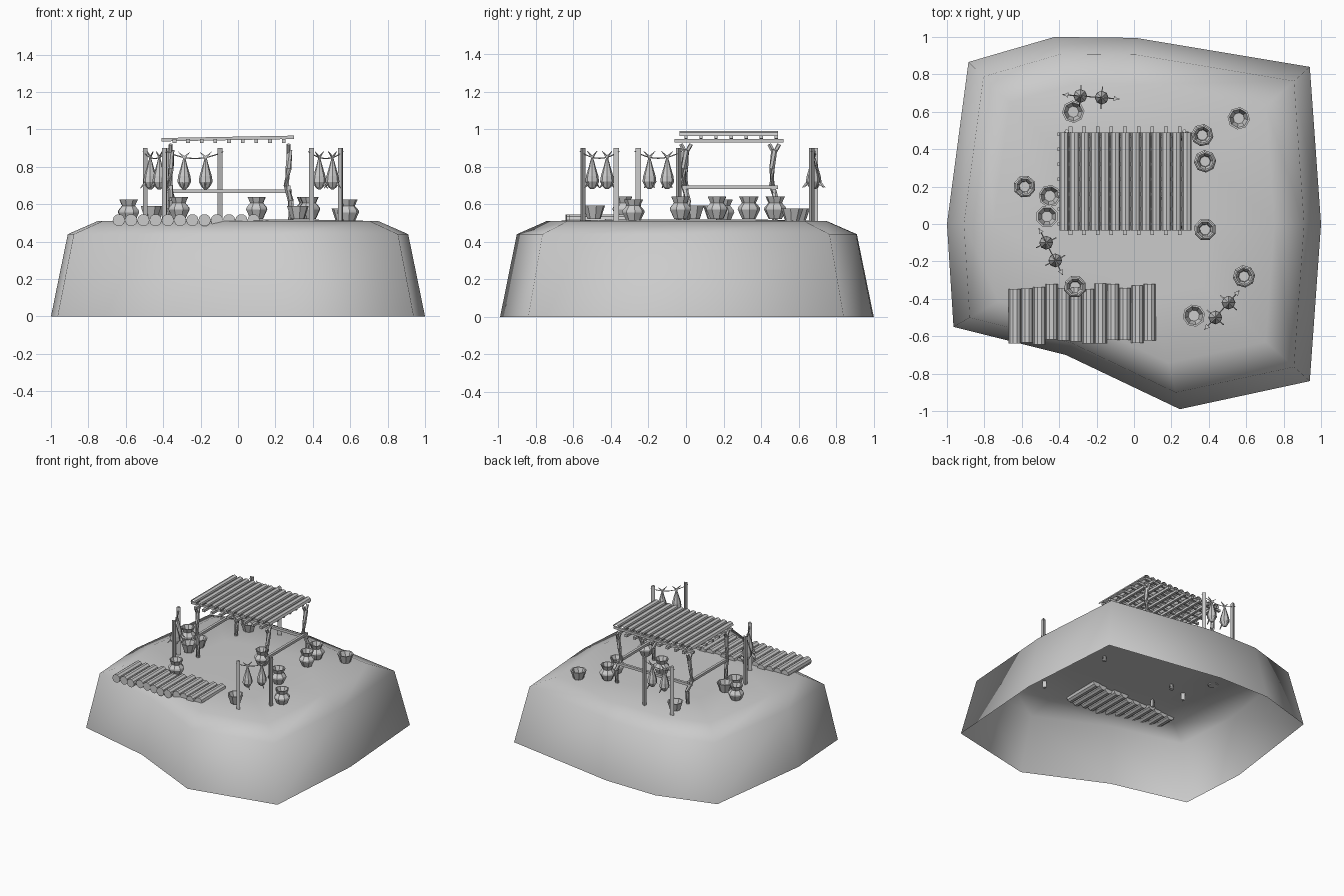
import bpy, bmesh, math, random
from mathutils import Vector

random.seed(4)
cube = bpy.data.objects.get("Cube")
if cube:
    bpy.data.objects.remove(cube, do_unlink=True)

GREY = (0.6, 0.6, 0.6, 1)
mat = bpy.data.materials.new("plain grey")
mat.use_nodes = True
mat.diffuse_color = GREY
bsdf = next(n for n in mat.node_tree.nodes if n.type == 'BSDF_PRINCIPLED')
bsdf.inputs["Base Color"].default_value = GREY
bsdf.inputs["Roughness"].default_value = 0.9

GROUND = 0.51


def build(name, verts, faces, smooth=False, fix=True):
    me = bpy.data.meshes.new(name)
    me.from_pydata([tuple(v) for v in verts], [], faces)
    if fix:
        bm = bmesh.new()
        bm.from_mesh(me)
        bmesh.ops.recalc_face_normals(bm, faces=bm.faces)
        bm.to_mesh(me)
        bm.free()
    me.materials.append(mat)
    me.polygons.foreach_set("use_smooth", [smooth] * len(me.polygons))
    ob = bpy.data.objects.new(name, me)
    bpy.context.collection.objects.link(ob)
    return ob


def skin(name, rings, bottom=True, top=True, **kw):
    """Join rings of equal size into a skin."""
    n = len(rings[0])
    verts = [v for r in rings for v in r]
    faces = [(k * n + i, k * n + (i + 1) % n, (k + 1) * n + (i + 1) % n, (k + 1) * n + i)
             for k in range(len(rings) - 1) for i in range(n)]
    if bottom:
        faces.append(tuple(range(n))[::-1])
    if top:
        faces.append(tuple(range(len(verts) - n, len(verts))))
    return build(name, verts, faces, **kw)


def lathe(name, profile, loc, sides=8, phase=0.0, **kw):
    x, y, z = loc
    angles = [phase + math.tau * i / sides for i in range(sides)]
    return skin(name, [[(x + r * math.cos(a), y + r * math.sin(a), z + h) for a in angles]
                       for r, h in profile], **kw)


def tube(name, path, r, sides=6, phase=0.0):
    pts = [Vector(p) for p in path]
    rings = []
    for i, p in enumerate(pts):
        q = (pts[min(i + 1, len(pts) - 1)] - pts[max(i - 1, 0)]).to_track_quat('Z', 'Y')
        rings.append([p + q @ Vector((r * math.cos(phase + math.tau * k / sides),
                                      r * math.sin(phase + math.tau * k / sides), 0))
                      for k in range(sides)])
    return skin(name, rings)


def square_bar(name, a, b, width):
    return tube(name, [a, b], width * 0.707, 4, math.pi / 4)


# Island: hollow mound, open underneath
outline = [(-0.885, 0.866), (-1, 0), (-0.965, -0.55), (-0.365, -0.70), (0.245, -0.99),
           (0.94, -0.84), (1, 0), (0.94, 0.84), (0.01, 0.995), (-0.425, 1.0)]
skin("island", [[(x * s, y * s, z) for x, y in outline]
                for s, z in ((1, 0), (0.91, 0.44), (0.75, GROUND), (0.4, 0.518))],
     bottom=False, smooth=True)

# Log walkway
for i in range(12):
    x = -0.637 + i * 0.0655
    front = -0.63 + random.uniform(-0.015, 0.015)
    back = -0.33 + random.uniform(-0.02, 0.015)
    tube("walkway_log", [(x, front, 0.515), (x, back, 0.515)], 0.033, 10)

# Shelter posts with forked tops
X0, X1, Y0, Y1 = -0.36, 0.27, 0.0, 0.47
for x in (X0, X1):
    for y in (Y0, Y1):
        bend = 0.012 if x > 0 or y > 0.1 else 0.003
        tube("shelter_post", [(x + bend, y, 0.48), (x + bend, y + bend, 0.62),
                              (x - bend, y - bend, 0.70), (x, y - bend, 0.79),
                              (x + bend * 0.5, y, 0.89)], 0.016)
        for s in (-1, 1):
            tube("post_fork", [(x, y, 0.87), (x, y + s * 0.027, 0.92)], 0.011, 5)

# Side and back rails
square_bar("back_rail", (X0 - 0.02, Y1, 0.67), (X1 + 0.02, Y1, 0.67), 0.02)
for x in (X0, X1):
    square_bar("side_rail", (x, Y0 - 0.02, 0.69), (x, Y1 + 0.02, 0.69), 0.02)

# Roof lattice
for i in range(9):
    x = -0.34 + i * 0.073
    square_bar("roof_rafter", (x, -0.06, 0.938), (x, 0.52, 0.938), 0.02)
for i in range(7):
    y = 0.0 + i * 0.08
    square_bar("roof_batten", (-0.41, y, 0.945), (0.3, y, 0.958), 0.018)

# Roof cover: open half-round canes
CANES, ARC = 13, 4
pitch = 0.71 / CANES
for i in range(CANES):
    cx = -0.40 + pitch * (i + 0.5)
    arc = [(cx + 0.026 * math.cos(math.pi * k / ARC), 0.964 + 0.026 * math.sin(math.pi * k / ARC))
           for k in range(ARC + 1)]
    verts = [(x, y, z) for y in (-0.035, 0.49) for x, z in arc]
    n = ARC + 1
    build("roof_cane", verts, [(k, k + n, k + n + 1, k + 1)[::-1] for k in range(ARC)], fix=False)


# Drying racks with hanging fish
def fish(x, y, u, v):
    lathe("fish_body", [(0.008, 0.68), (0.022, 0.692), (0.037, 0.72), (0.033, 0.75),
                        (0.018, 0.80), (0.006, 0.845)], (x, y, 0), 8)
    base = Vector((x, y, 0))
    up = Vector((0, 0, 1))

    def fin(name, direction, other, points):
        flat = [base + direction * a + up * h for a, h in points]
        skin(name, [[p - other * 0.003 for p in flat], [p + other * 0.003 for p in flat]])

    for s in (-1, 1):
        fin("fish_tail", u * s, v, [(0, 0.835), (0.014, 0.858), (0.034, 0.882), (0, 0.858)])
        fin("fish_fin", v * s, u, [(0.025, 0.735), (0.06, 0.685), (0.025, 0.71)])


def rack(a, b):
    a, b = Vector((*a, 0)), Vector((*b, 0))
    u = (b - a).normalized()
    v = Vector((-u.y, u.x, 0))
    angle = math.atan2(u.y, u.x)
    for p, turn in ((a, math.pi), (b, 0)):
        lathe("rack_post", [(0.017, 0.46), (0.017, 0.90)], p, 3, angle + turn)
    line = []
    for i in range(9):
        t = -0.08 + 1.16 * i / 8
        p = a.lerp(b, t)
        line.append((p.x, p.y, 0.872 - 0.11 * t * (1 - t)))
    tube("rack_string", line, 0.003, 4)
    for t in (0.28, 0.72):
        p = a.lerp(b, t)
        fish(p.x, p.y, u, v)


rack((-0.36, 0.69), (-0.10, 0.67))
rack((-0.50, -0.04), (-0.39, -0.255))
rack((0.39, -0.55), (0.55, -0.37))

# Jars and bowls: outer wall, rim, then inner wall
JAR = [(0.036, 0), (0.06, 0.05), (0.058, 0.06), (0.037, 0.085), (0.052, 0.118),
       (0.044, 0.118), (0.030, 0.085), (0.045, 0.05), (0.028, 0.01)]
BOWL = [(0.036, 0), (0.060, 0.07), (0.050, 0.07), (0.030, 0.012)]
jars = [(0.365, 0.475), (0.38, 0.335), (0.38, -0.03), (-0.585, 0.20),
        (-0.315, -0.335), (0.588, -0.28), (0.10, 0.165)]
bowls = [(-0.325, 0.60), (0.56, 0.565), (-0.45, 0.15), (-0.465, 0.04), (0.32, -0.49)]
for name, profile, places in (("jar", JAR, jars), ("bowl", BOWL, bowls)):
    for x, y in places:
        drop = 0.015 if math.hypot(x, y) > 0.6 else 0.0
        lathe(name, profile, (x, y, GROUND + 0.012 - drop), 8, random.uniform(0, 0.7))
